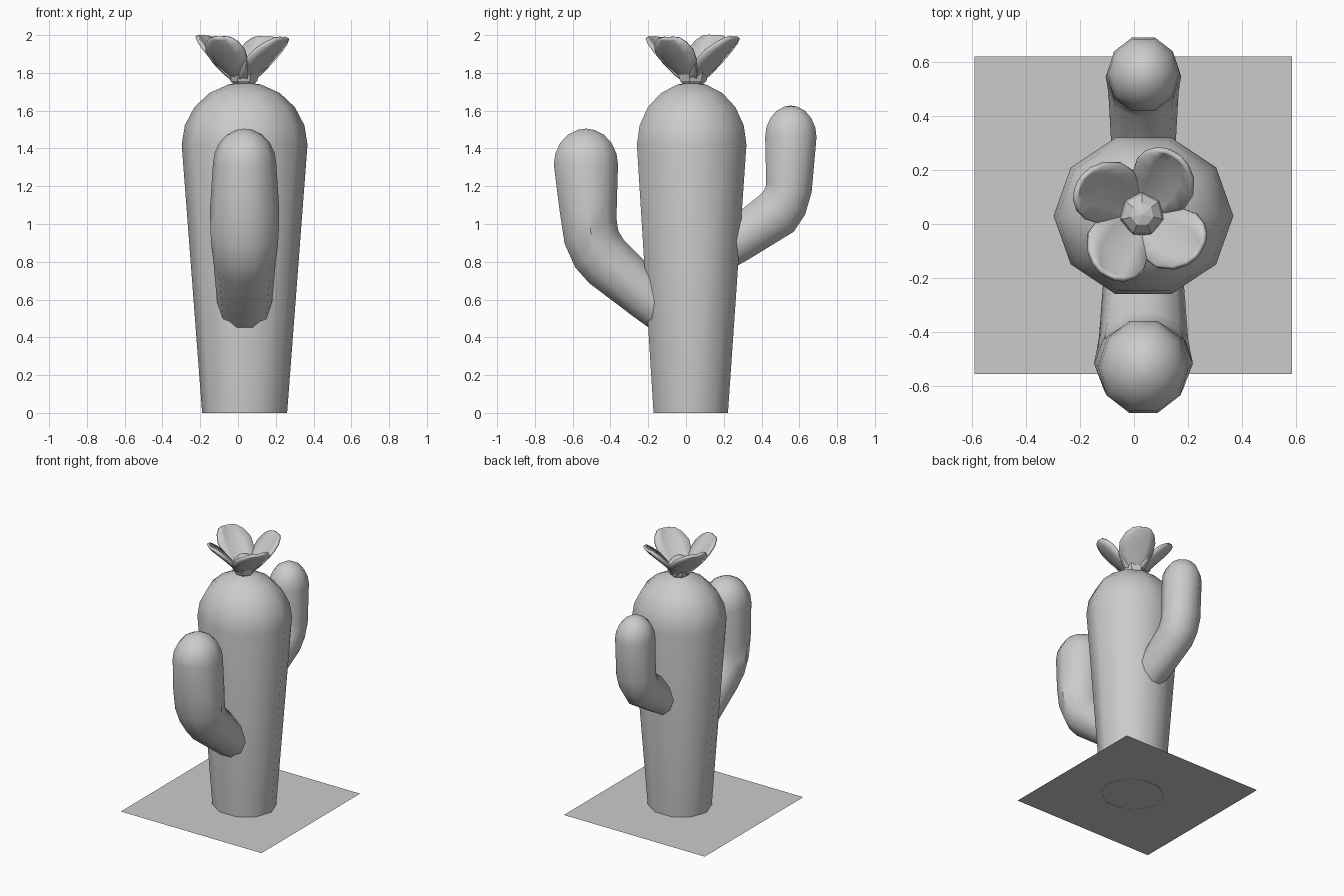
import bpy, bmesh, math
from mathutils import Vector

if "Cube" in bpy.data.objects:
    bpy.data.objects.remove(bpy.data.objects["Cube"])

CX, CY = 0.035, 0.03
N = 10                      # sides of the trunk and arms
S72 = math.sin(math.radians(72))


def finish(name, bm, smooth=True):
    bmesh.ops.recalc_face_normals(bm, faces=bm.faces)
    me = bpy.data.meshes.new(name)
    bm.to_mesh(me)
    bm.free()
    ob = bpy.data.objects.new(name, me)
    bpy.context.collection.objects.link(ob)
    if smooth:
        bpy.ops.object.select_all(action='DESELECT')
        ob.select_set(True)
        bpy.context.view_layer.objects.active = ob
        bpy.ops.object.shade_smooth_by_angle(angle=math.radians(40))
    return ob


def tube(name, rings, dome_height):
    """Ten-sided tube; ring = (y, z, tilt of section, half width x, half depth).
    The last ring is capped by a rounded dome."""
    rings = list(rings)
    y, z, tilt, rx, rp = rings[-1]
    for a in (18, 37, 56, 75):
        c, s = math.cos(math.radians(a)), math.sin(math.radians(a))
        rings.append((y, z + dome_height * s, tilt, rx * c, rp * c))
    bm = bmesh.new()
    loops = []
    for y0, z0, t, a, b in rings:
        t = math.radians(t)
        loop = []
        for i in range(N):
            ang = 2 * math.pi * i / N
            v = math.sin(ang) * b / S72
            loop.append(bm.verts.new((CX + a * math.cos(ang),
                                      y0 + v * math.cos(t), z0 + v * math.sin(t))))
        loops.append(loop)
    for l0, l1 in zip(loops, loops[1:]):
        for i in range(N):
            j = (i + 1) % N
            bm.faces.new((l0[i], l0[j], l1[j], l1[i]))
    tip = bm.verts.new((CX, y, z + dome_height))
    for i in range(N):
        bm.faces.new((loops[-1][i], loops[-1][(i + 1) % N], tip))
    return finish(name, bm)


# Trunk
tube("trunk", [(0.025, 0, 0, 0.225, 0.197), (CY, 1.42, 0, 0.333, 0.29)], 0.33)

# Arms, starting inside the trunk
tube("front_arm", [(-0.06, 0.50, 52, 0.135, 0.12),
                   (-0.20, 0.61, 52, 0.148, 0.127),
                   (-0.42, 0.80, 51, 0.165, 0.146),
                   (-0.473, 0.868, 41, 0.174, 0.15),
                   (-0.505, 0.96, 25, 0.181, 0.152),
                   (-0.517, 1.08, 8, 0.183, 0.152),
                   (-0.53, 1.315, 0, 0.168, 0.17)], 0.19)
tube("back_arm", [(0.12, 0.82, -59, 0.11, 0.11),
                  (0.27, 0.91, -59, 0.118, 0.115),
                  (0.485, 1.06, -50, 0.13, 0.132),
                  (0.525, 1.12, -34, 0.136, 0.127),
                  (0.545, 1.19, -10, 0.14, 0.122),
                  (0.555, 1.46, 0, 0.135, 0.136)], 0.167)

# Flower petals: cupped ovals swirling outwards
FX, FY = 0.025, 0.035
PETAL = [(0.0, 1.735, 0.025), (0.06, 1.785, 0.08), (0.12, 1.845, 0.115),
         (0.18, 1.905, 0.122), (0.225, 1.95, 0.1), (0.25, 1.98, 0.065), (0.258, 1.99, 0.03)]
for k, (deg, lift) in enumerate([(62, 0.99), (153, 1.02), (241, 0.99), (329, 0.98)]):
    bm = bmesh.new()
    rows = []
    for r, z, w in PETAL:
        ang = math.radians(deg - 16 * (1 - r / 0.258))
        out = Vector((math.cos(ang), math.sin(ang), 0))
        side = Vector((-out.y, out.x, 0))
        row = []
        for u in (-1, -0.5, 0, 0.5, 1):
            cup = 0.25 * w * u * u
            p = Vector((FX, FY, 1.735 + (z - 1.735) * lift + cup * 0.5))
            p += out * (r - cup * 0.6) + side * (u * w)
            row.append(bm.verts.new(p))
        rows.append(row)
    for a, b in zip(rows, rows[1:]):
        for i in range(4):
            bm.faces.new((a[i], a[i + 1], b[i + 1], b[i]))
    ob = finish(f"petal_{k + 1}", bm)
    mod = ob.modifiers.new("thickness", 'SOLIDIFY')
    mod.thickness = 0.018
    mod.offset = 0

# Flower centre
bpy.ops.mesh.primitive_uv_sphere_add(segments=7, ring_count=6, radius=0.085,
                                     location=(0.03, FY, 1.80))
bpy.context.object.name = "flower_centre"

# Ground sheet
bm = bmesh.new()
bm.faces.new([bm.verts.new(p) for p in ((-0.59, -0.555, 0.002), (0.585, -0.555, 0.002),
                                        (0.585, 0.62, 0.002), (-0.59, 0.62, 0.002))])
finish("ground_sheet", bm, smooth=False)
